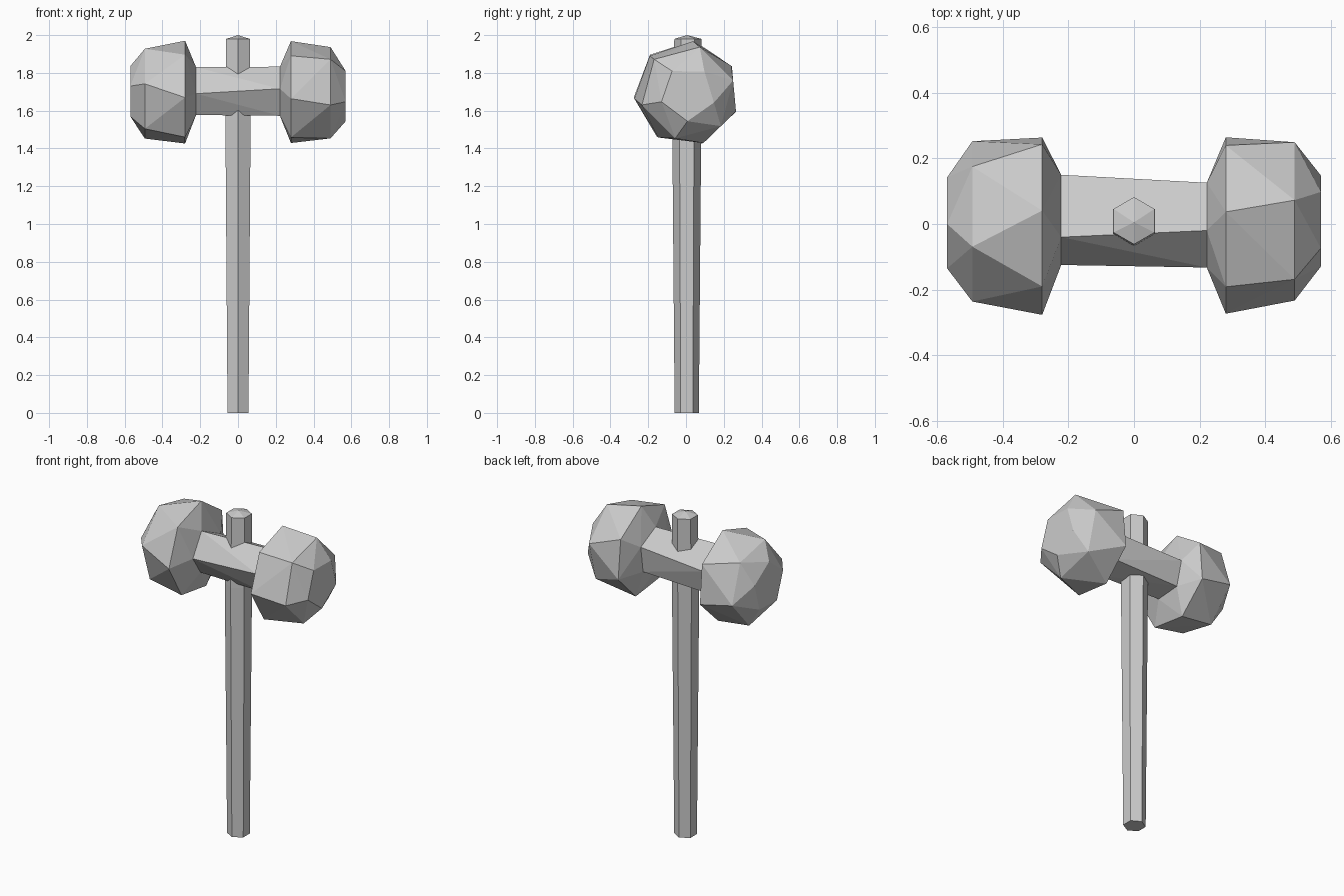
import bpy, bmesh
from math import sin, cos, radians

if "Cube" in bpy.data.objects:
    bpy.data.objects.remove(bpy.data.objects["Cube"])


def ring(n, radius, phase, centre):
    """Points (a, b) of a regular polygon."""
    return [(centre[0] + radius * cos(radians(phase + 360 * i / n)),
             centre[1] + radius * sin(radians(phase + 360 * i / n))) for i in range(n)]


def finish(bm, name):
    bmesh.ops.recalc_face_normals(bm, faces=bm.faces)
    mesh = bpy.data.meshes.new(name)
    bm.to_mesh(mesh)
    bm.free()
    bpy.context.collection.objects.link(bpy.data.objects.new(name, mesh))


def hull(name, sections):
    """Faceted convex solid around sections of (x, [(y, z), ...])."""
    bm = bmesh.new()
    for x, pts in sections:
        for y, z in pts:
            bm.verts.new((x, y, z))
    res = bmesh.ops.convex_hull(bm, input=bm.verts)
    loose = [v for v in bm.verts if not v.link_faces]
    bmesh.ops.delete(bm, geom=loose, context='VERTS')
    bmesh.ops.dissolve_limit(bm, angle_limit=radians(3), verts=bm.verts, edges=bm.edges)
    finish(bm, name)


# Handle: six-sided shaft with a slightly pointed top
bm = bmesh.new()
loops = []
for z, r, cy in [(0.0, 0.064, 0.004), (1.55, 0.077, 0.004), (1.98, 0.072, 0.01)]:
    loops.append([bm.verts.new((x, y, z)) for x, y in ring(6, r, 90, (0, cy))])
for lo, hi in zip(loops, loops[1:]):
    for i in range(6):
        j = (i + 1) % 6
        bm.faces.new((lo[i], lo[j], hi[j], hi[i]))
bm.faces.new(loops[0])
tip = bm.verts.new((0, 0.005, 2.0))
for i in range(6):
    bm.faces.new((loops[-1][i], loops[-1][(i + 1) % 6], tip))
finish(bm, "handle")

# Five-sided crossbar between the two mallet ends
bar_right = ring(5, 0.138, 100, (0.004, 1.697))
bar_left = [(-0.04, 1.83), (-0.125, 1.69), (-0.05, 1.577), (0.11, 1.59), (0.15, 1.74)]
hull("crossbar", [(-0.222, bar_left), (0.222, bar_right)])

# Faceted mallet ends, each twisted differently
centre = (0.005, 1.69)
hull("right_mallet_end", [
    (0.222, bar_right),
    (0.28, ring(7, 0.278, 83, (0.003, 1.692))),
    (0.49, ring(6, 0.25, 75, (0.008, 1.695))),
    (0.57, ring(5, 0.146, 125, (0.01, 1.69)))])
hull("left_mallet_end", [
    (-0.222, bar_left),
    (-0.28, ring(7, 0.28, 82, (0.002, 1.693))),
    (-0.493, ring(6, 0.25, 108, (0.008, 1.69))),
    (-0.57, ring(5, 0.146, 92, centre))])
